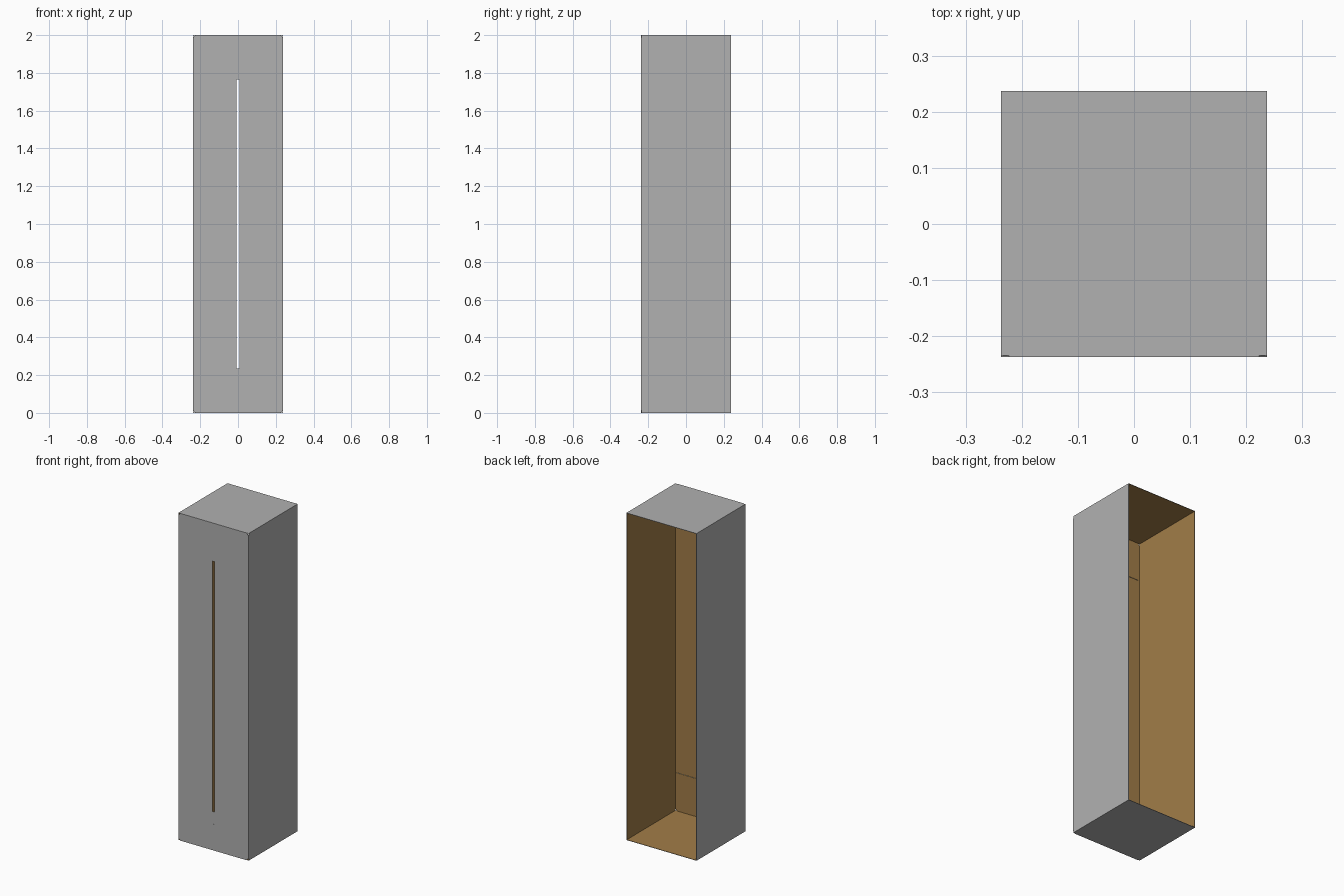
import bpy, bmesh
from mathutils import Vector

if "Cube" in bpy.data.objects:
    bpy.data.objects.remove(bpy.data.objects["Cube"])

W, H, T = 0.237, 2.0, 0.0025   # half width, height, sheet thickness


def material(name, rgb):
    m = bpy.data.materials.new(name)
    m.diffuse_color = (*rgb, 1)
    m.use_nodes = True
    m.node_tree.nodes["Principled BSDF"].inputs["Base Color"].default_value = m.diffuse_color
    return m


GREY = material("grey_paint", (0.44, 0.44, 0.44))
BROWN = material("brown_lining", (0.36, 0.205, 0.064))


def sheet(name, points, thickness, inward, mirror=False):
    """Extrude a flat outline inward; its inner face gets the brown lining."""
    inward = Vector(inward)
    bm = bmesh.new()
    face = bm.faces.new([bm.verts.new(p) for p in points])
    ext = bmesh.ops.extrude_face_region(bm, geom=[face], use_keep_orig=True)
    new = [v for v in ext["geom"] if isinstance(v, bmesh.types.BMVert)]
    bmesh.ops.translate(bm, verts=new, vec=inward * thickness)
    bmesh.ops.recalc_face_normals(bm, faces=bm.faces)
    for f in bm.faces:
        f.material_index = 1 if f.normal.dot(inward) > 0.9 else 0
    if mirror:  # open the seam on the centre line
        seam = [f for f in bm.faces if all(abs(v.co.x) < 1e-6 for v in f.verts)]
        bmesh.ops.delete(bm, geom=seam, context='FACES')
    me = bpy.data.meshes.new(name)
    bm.to_mesh(me)
    bm.free()
    me.materials.append(GREY)
    me.materials.append(BROWN)
    ob = bpy.data.objects.new(name, me)
    bpy.context.collection.objects.link(ob)
    if mirror:
        mod = ob.modifiers.new("mirror", 'MIRROR')
        mod.use_axis = (True, False, False)
    return ob


# side walls, floor and top: open at the back
y0, y1 = -W + T, W
for name, s in (("left_wall", -1), ("right_wall", 1)):
    x = s * W
    sheet(name, [(x, y0, 0), (x, y1, 0), (x, y1, H), (x, y0, H)], T, (-s, 0, 0))
xi = W - T
for name, z, d in (("floor", 0, 1), ("top", H, -1)):
    sheet(name, [(-xi, y0, z), (xi, y0, z), (xi, y1, z), (-xi, y1, z)], T, (0, 0, d))

# front panel with clipped corners and a long narrow slot
c, sw, s0, s1 = 0.014, 0.008, 0.16, 1.845
outline = [(0, 0), (W - c, 0), (W, c), (W, H - c), (W - c, H), (0, H),
           (0, s1), (sw, s1), (sw, s0), (0, s0)]
sheet("front_panel", [(x, -W, z) for x, z in outline], T, (0, 1, 0), mirror=True)

# folded flaps behind the front panel, closing the slot ends
flap = [(0, T), (xi - 0.012, T), (xi, 0.014), (xi - 0.008, 0.235), (0, 0.235)]
for name, up in (("lower_flap", False), ("upper_flap", True)):
    pts = [(x, y0 + 0.0005, H - z if up else z) for x, z in flap]
    sheet(name, pts, T, (0, 1, 0), mirror=True)
